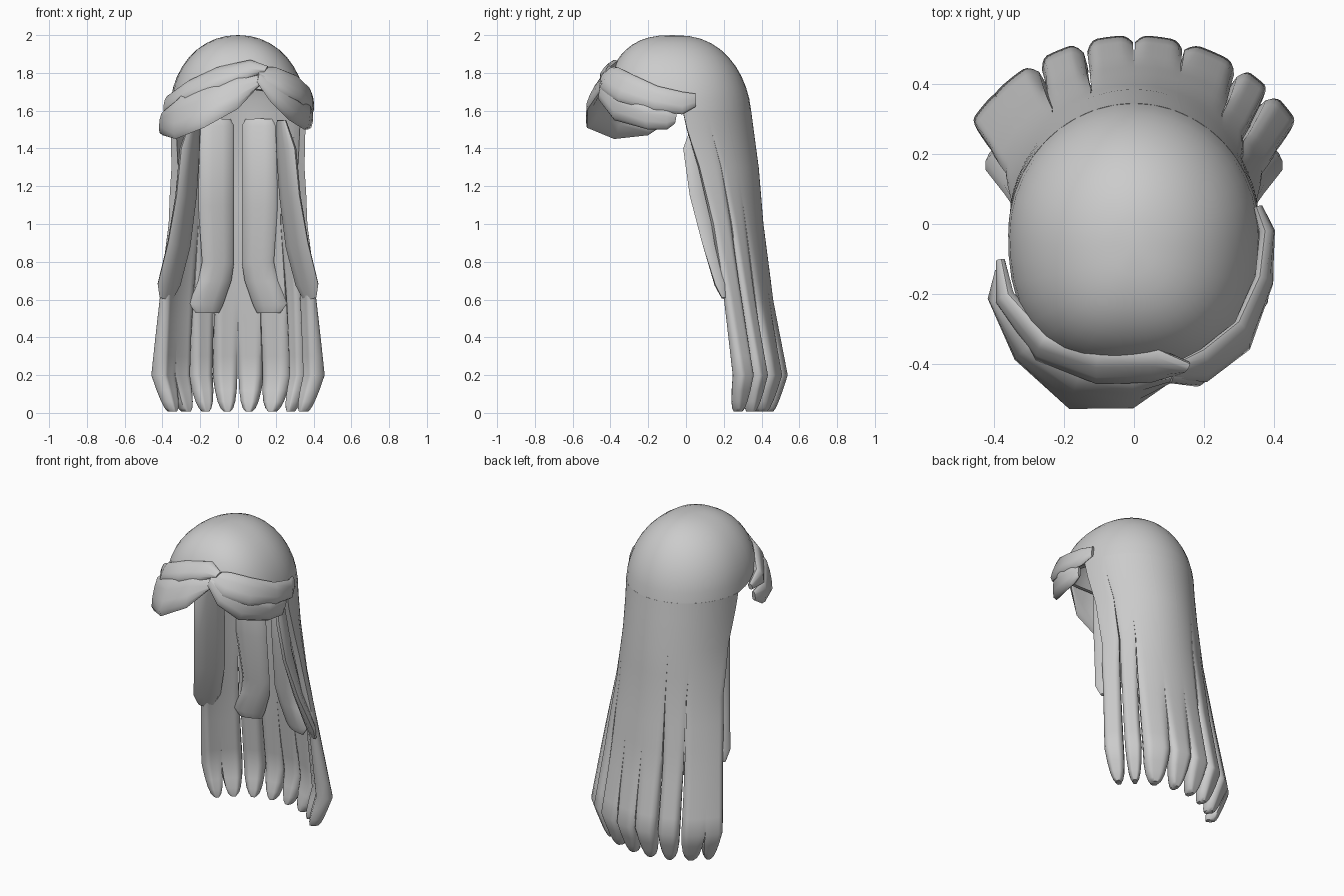
import bpy, bmesh
from math import sin, cos, acos, radians, pi
from mathutils import Vector

if "Cube" in bpy.data.objects:
    bpy.data.objects.remove(bpy.data.objects["Cube"])


def finish(name, bm, angle=50, shell=0):
    bmesh.ops.recalc_face_normals(bm, faces=bm.faces)
    me = bpy.data.meshes.new(name)
    bm.to_mesh(me)
    bm.free()
    ob = bpy.data.objects.new(name, me)
    bpy.context.collection.objects.link(ob)
    bpy.ops.object.select_all(action='DESELECT')
    ob.select_set(True)
    bpy.context.view_layer.objects.active = ob
    if shell:
        m = ob.modifiers.new("shell", 'SOLIDIFY')
        m.thickness = shell
        m.offset = -1
        bpy.ops.object.modifier_apply(modifier=m.name)
    bpy.ops.object.shade_smooth_by_angle(angle=radians(angle))
    return ob


def loft(name, rings):
    bm = bmesh.new()
    vr = [[bm.verts.new(p) for p in r] for r in rings]
    n = len(vr[0])
    for a, b in zip(vr, vr[1:]):
        for i in range(n):
            bm.faces.new((a[i], a[(i + 1) % n], b[(i + 1) % n], b[i]))
    bm.faces.new(vr[0])
    bm.faces.new(vr[-1])
    return finish(name, bm)


def ribbon(name, stations, thick, flip=1):
    """Flat lock swept through pairs of edge points (upper, lower)."""
    st = [(Vector(s[:3]), Vector(s[3:])) for s in stations]
    if flip < 0:
        st = [tuple(Vector((-p.x, p.y, p.z)) for p in s) for s in st]
    mid = [(a + b) / 2 for a, b in st]
    rings = []
    for i, (a, b) in enumerate(st):
        tan = mid[min(i + 1, len(st) - 1)] - mid[max(i - 1, 0)]
        nor = tan.cross(a - b).normalized()
        end = 0.5 if i in (0, len(st) - 1) else 1
        rings.append([mid[i] + (a - b) / 2 * c + nor * thick * end * d for c, d in
                      ((1, 0), (.8, .75), (.3, 1), (-.3, 1), (-.8, .75),
                       (-1, 0), (-.8, -.75), (-.3, -1), (.3, -1), (.8, -.75))])
    return loft(name, rings)


# Scalp cap: hollow dome, fuller to the front and back, open higher at the front
bm = bmesh.new()
N, M = 40, 10
top = bm.verts.new((0, -.07, 2))
cols = []
for i in range(N):
    t = 2 * pi * i / N
    s, c = sin(t), cos(t)
    lim = acos(.3 * max(0, -c) ** 1.2)
    sq = (abs(s) ** 2.5 + abs(c) ** 2.5) ** -.4 if c < 0 else 1
    cols.append([])
    for j in range(1, M + 1):
        f = lim * j / M
        r = sin(f)
        y = (.375 if c > 0 else .39) * c * sq * r ** .8
        cols[-1].append(bm.verts.new((.36 * s * sq * r ** .95, y - .03 - .04 * cos(f),
                                      1.6 + .4 * cos(f))))
for i in range(N):
    a, b = cols[i], cols[(i + 1) % N]
    bm.faces.new((top, a[0], b[0]))
    for j in range(M - 1):
        bm.faces.new((a[j], a[j + 1], b[j + 1], b[j]))
finish("scalp_cap", bm, shell=.03)

# Long back hair: height, x radius, y radius, y centre, half angle, thickness
BACK = [(1.6, .36, .375, -.03, 88, .03), (1.5, .358, .385, -.027, 85, .03),
        (1.3, .36, .395, -.01, 78, .035), (1.0, .40, .41, 0, 69, .045),
        (.6, .485, .462, 0, 62, .06), (.2, .555, .54, 0, 59, .095),
        (.0, .485, .48, 0, 58, .085)]


def back(z):
    for a, b in zip(BACK, BACK[1:]):
        if z >= b[0]:
            f = (a[0] - z) / (a[0] - b[0])
            return [p + (q - p) * f for p, q in zip(a, b)]
    return BACK[-1]


def strand(name, a, b, za, zb):
    """a, b: bounds as a fraction of the half angle; za, zb: heights where the slits start."""
    rings = []
    for z, tip in ((1.6, 1), (1.5, 1), (1.3, 1), (1.15, 1), (1, 1), (.85, 1), (.7, 1), (.6, 1), (.5, 1),
                   (.4, 1), (.3, 1), (.2, 1), (.12, .94), (.06, .8), (.025, .6), (.008, .35)):
        _, rx, ry, cy, half, th = back(z)
        ea = min(1, max(0, (za - z) / .7))
        eb = min(1, max(0, (zb - z) / .7))
        lo = a * half + .55 * ea
        hi = b * half - .55 * eb
        mid, w = (lo + hi) / 2, (hi - lo) / 2 * tip
        outer, inner = [], []
        for k in range(13):
            u = k / 12
            t = radians(mid + (2 * u - 1) * w)
            r = ea * max(0, (.26 - u) / .26) ** 2 + eb * max(0, (u - .74) / .26) ** 2
            c = th * (.32 * r + .3 * (1 - tip))
            for lst, d in ((outer, c), (inner, th - c)):
                lst.append((sin(t) * (rx - d), cy + cos(t) * (ry - d), z))
        rings.append(outer + inner[::-1])
    loft(name, rings)


edges = [(-1, 1.3), (-.78, .25), (-.52, 1.1), (-.26, 1.2), (0, .65),
         (.26, .7), (.57, 1.1), (.77, 1.45), (1, 1.3)]
for i, (e, f) in enumerate(zip(edges, edges[1:])):
    strand(f"back_strand_{i + 1}", e[0], f[0], e[1], f[1])

for s, side in ((1, "right"), (-1, "left")):
    # Inner panels hanging in front of the back strands
    ribbon(f"inner_panel_{side}", [
        (.19, .27, 1.555, .04, .29, 1.555), (.205, .26, 1.52, .02, .29, 1.52),
        (.21, .28, 1.1, .02, .32, 1.1), (.19, .32, .8, .02, .35, .8),
        (.21, .335, .7, .035, .37, .7), (.26, .33, .58, .08, .385, .57),
        (.225, .34, .53, .10, .385, .53)], .03, s)
    # Side locks hanging inside the curtain
    ribbon(f"side_lock_{side}", [
        (.25, .04, 1.55, .21, .12, 1.55), (.30, -.015, 1.4, .21, .16, 1.4),
        (.325, .02, 1.15, .225, .19, 1.15), (.37, .085, .9, .255, .23, .88),
        (.425, .155, .68, .305, .26, .68), (.415, .19, .61, .345, .25, .60)], .026, s)

# Fringe: two locks swept to each side of an off-centre parting
ribbon("fringe_left_lower", [
    (.14, -.43, 1.79, .12, -.43, 1.74), (0, -.43, 1.78, 0, -.52, 1.61),
    (-.15, -.42, 1.73, -.18, -.525, 1.51), (-.3, -.35, 1.68, -.33, -.38, 1.45),
    (-.385, -.22, 1.6, -.40, -.20, 1.47), (-.385, -.13, 1.57, -.385, -.14, 1.51)], .025)
ribbon("fringe_left_upper", [
    (.16, -.40, 1.835, .14, -.42, 1.80), (.07, -.36, 1.865, .05, -.45, 1.775),
    (-.1, -.36, 1.83, -.1, -.455, 1.725), (-.25, -.32, 1.76, -.27, -.385, 1.65),
    (-.36, -.2, 1.68, -.38, -.22, 1.58), (-.38, -.1, 1.63, -.385, -.11, 1.59)], .025)
ribbon("fringe_right_upper", [
    (.1, -.41, 1.83, .11, -.44, 1.77), (.2, -.36, 1.83, .2, -.45, 1.71),
    (.3, -.28, 1.79, .32, -.36, 1.65), (.36, -.15, 1.73, .385, -.17, 1.60),
    (.375, -.02, 1.7, .385, -.02, 1.58), (.35, .05, 1.69, .36, .05, 1.62)], .022)
ribbon("fringe_right_lower", [
    (.11, -.43, 1.8, .1, -.45, 1.75), (.2, -.42, 1.76, .17, -.455, 1.65),
    (.29, -.35, 1.69, .27, -.38, 1.55), (.37, -.22, 1.64, .35, -.2, 1.5),
    (.38, -.1, 1.61, .37, -.1, 1.5), (.37, -.05, 1.59, .365, -.06, 1.53)], .022)
